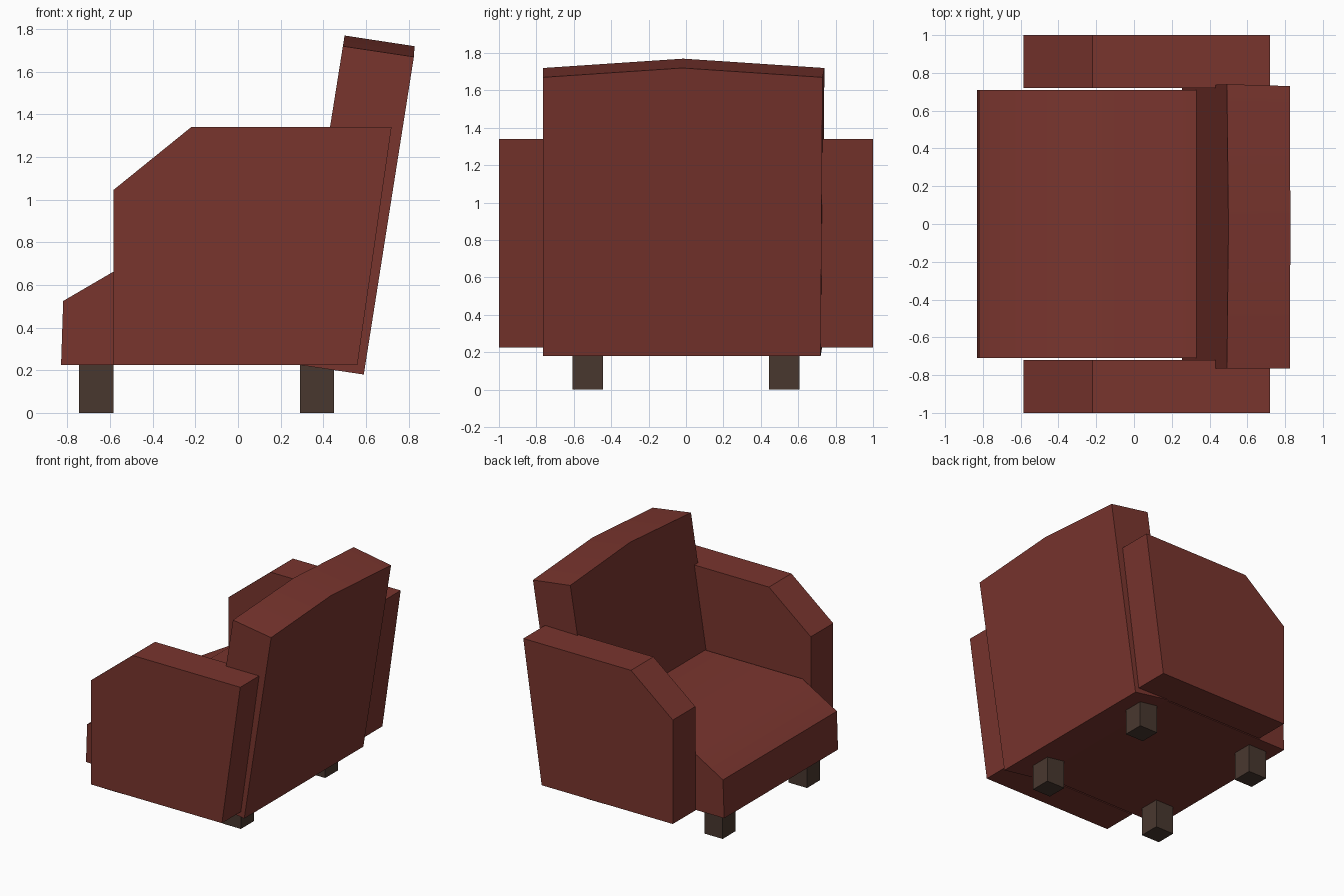
import bpy, bmesh, math

if "Cube" in bpy.data.objects:
    bpy.data.objects.remove(bpy.data.objects["Cube"])


def material(name, color):
    m = bpy.data.materials.new(name)
    m.diffuse_color = (*color, 1.0)
    m.use_nodes = True
    m.node_tree.nodes["Principled BSDF"].inputs["Base Color"].default_value = m.diffuse_color
    return m


RED = material("dark red upholstery", (0.19, 0.035, 0.027))
WOOD = material("dark wood", (0.066, 0.039, 0.028))


def loft(name, ring_a, ring_b, mat):
    """Closed solid between two matching outlines."""
    bm = bmesh.new()
    a = [bm.verts.new(p) for p in ring_a]
    b = [bm.verts.new(p) for p in ring_b]
    bm.faces.new(a)
    bm.faces.new(b)
    for i in range(len(a)):
        j = (i + 1) % len(a)
        bm.faces.new((a[i], a[j], b[j], b[i]))
    bmesh.ops.recalc_face_normals(bm, faces=bm.faces)
    mesh = bpy.data.meshes.new(name)
    bm.to_mesh(mesh)
    bm.free()
    mesh.materials.append(mat)
    ob = bpy.data.objects.new(name, mesh)
    bpy.context.collection.objects.link(ob)
    return ob


def extrude_side(name, profile, y0, y1, mat):
    """Side (x, z) profile extruded along y."""
    return loft(name, [(x, y0, z) for x, z in profile],
                [(x, y1, z) for x, z in profile], mat)


# Armrests with sloped front corner and raked rear edge
arm = [(-0.585, 0.225), (-0.585, 1.045), (-0.22, 1.34), (0.72, 1.34), (0.56, 0.225)]
for side, label in ((-1, "left"), (1, "right")):
    extrude_side(label + "_armrest", arm, side * 0.72, side * 1.0, RED)

# Seat with sloped front lip
seat_profile = [(-0.83, 0.225), (-0.82, 0.525), (-0.52, 0.70), (0.36, 0.70), (0.29, 0.225)]
seat = extrude_side("seat", seat_profile, -0.71, 0.71, RED)

# Raked backrest with a shallow peaked top
front = [(0.255, -0.765, 0.23), (0.255, 0.728, 0.23), (0.492, 0.74, 1.72),
         (0.50, -0.015, 1.77), (0.492, -0.765, 1.72)]
rear = [(0.59, -0.765, 0.18), (0.59, 0.72, 0.18), (0.825, 0.73, 1.67),
        (0.828, -0.02, 1.72), (0.825, -0.765, 1.67)]
back = loft("backrest", front, rear, RED)

# Gentle bends are shaded smooth
for ob in (seat, back):
    bpy.ops.object.select_all(action='DESELECT')
    ob.select_set(True)
    bpy.context.view_layer.objects.active = ob
    bpy.ops.object.shade_smooth_by_angle(angle=math.radians(33))

# Four square legs
for x0, row in ((-0.745, "front"), (0.29, "rear")):
    square = [(x0, 0), (x0 + 0.16, 0), (x0 + 0.16, 0.23), (x0, 0.23)]
    for side, label in ((-1, "left"), (1, "right")):
        extrude_side(f"{row}_{label}_leg", square, side * 0.445, side * 0.607, WOOD)
